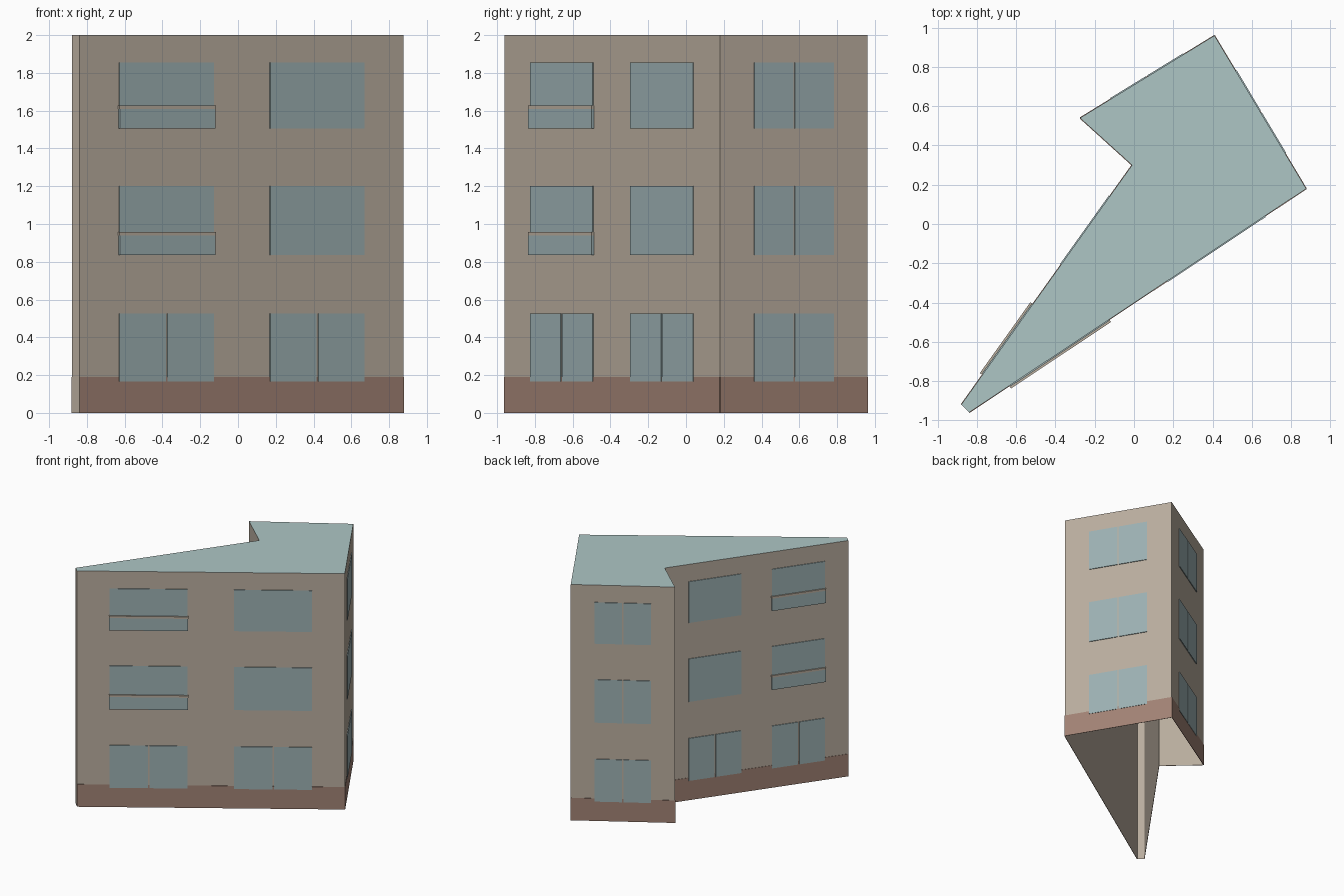
import bpy
import bmesh
from mathutils import Vector

cube = bpy.data.objects.get("Cube")
if cube:
    bpy.data.objects.remove(cube)


def material(name, rgb):
    linear = [(c / 255 / 12.92) if c < 11 else ((c / 255 + 0.055) / 1.055) ** 2.4 for c in rgb]
    mat = bpy.data.materials.new(name)
    mat.use_nodes = True
    mat.diffuse_color = (*linear, 1)
    mat.node_tree.nodes["Principled BSDF"].inputs["Base Color"].default_value = (*linear, 1)
    return mat


WALL = material("beige wall", (185, 173, 158))
PLINTH = material("red brown plinth", (161, 130, 116))
GLASS = material("blue grey glass", (156, 176, 178))
ROOF = material("pale teal roof", (174, 198, 197))

# Footprint, counter-clockwise from the narrow front corner
FOOTPRINT = [Vector(p) for p in [(-0.84, -0.96), (0.877, 0.18), (0.41, 0.96),
                                 (-0.275, 0.54), (-0.01, 0.30), (-0.88, -0.92)]]
HEIGHT = 2.0
FLOORS = [(0.165, 0.525), (0.835, 1.20), (1.505, 1.855)]


def make_object(name, bm, *mats):
    mesh = bpy.data.meshes.new(name)
    bm.to_mesh(mesh)
    bm.free()
    for mat in mats:
        mesh.materials.append(mat)
    obj = bpy.data.objects.new(name, mesh)
    bpy.context.collection.objects.link(obj)
    return obj


def side(i):
    """Start, direction, outward normal and length of one wall."""
    start, end = FOOTPRINT[i], FOOTPRINT[(i + 1) % len(FOOTPRINT)]
    along = (end - start).normalized()
    return start, along, Vector((along.y, -along.x)), (end - start).length


def plate(bm, i, a, b, z0, z1, depth):
    """Thin plate on wall i between distances a and b, open at its back."""
    start, along, normal, _ = side(i)
    rings = []
    for d in (0, depth):
        rings.append([bm.verts.new((*(start + along * u + normal * d), z))
                      for u, z in ((a, z0), (b, z0), (b, z1), (a, z1))])
    back, front = rings
    bm.faces.new(front)
    for k in range(4):
        n = (k + 1) % 4
        bm.faces.new((back[k], back[n], front[n], front[k]))


# Building shell: walls and flat roof, open underneath
bm = bmesh.new()
low = [bm.verts.new((*p, 0)) for p in FOOTPRINT]
high = [bm.verts.new((*p, HEIGHT)) for p in FOOTPRINT]
for i in range(len(FOOTPRINT)):
    n = (i + 1) % len(FOOTPRINT)
    bm.faces.new((low[i], low[n], high[n], high[i]))
roof = bm.faces.new(high)
roof.material_index = 1
make_object("building_shell", bm, WALL, ROOF)

# Plinth along every long wall
bm = bmesh.new()
for i in range(5):
    plate(bm, i, 0, side(i)[3], 0, 0.19, 0.003)
make_object("plinth", bm, PLINTH)

# Window columns: wall, start and end fraction, split on upper floors, balcony
COLUMNS = [
    (0, 0.122, 0.413, False, True),
    (0, 0.587, 0.878, False, False),
    (1, 0.23, 0.77, True, False),
    (2, 0.23, 0.77, True, False),
    (4, 0.13, 0.416, False, False),
    (4, 0.584, 0.872, False, True),
]
GAP = 0.006

panes, panels, rails = bmesh.new(), bmesh.new(), bmesh.new()
for i, f0, f1, split, balcony in COLUMNS:
    length = side(i)[3]
    a, b = f0 * length, f1 * length
    middle = (a + b) / 2
    for floor, (z0, z1) in enumerate(FLOORS):
        # Paired panes leave a narrow strip of wall between them
        if split or floor == 0:
            plate(panes, i, a, middle - GAP, z0, z1, 0.006)
            plate(panes, i, middle + GAP, b, z0, z1, 0.006)
        else:
            plate(panes, i, a, b, z0, z1, 0.006)
        # Shallow glass balcony with a top rail
        if balcony and floor > 0:
            plate(panels, i, a - 0.004, b + 0.004, z0, z0 + 0.105, 0.015)
            plate(rails, i, a - 0.006, b + 0.006, z0 + 0.105, z0 + 0.122, 0.016)

make_object("window_panes", panes, GLASS)
make_object("balcony_panels", panels, GLASS)
make_object("balcony_rails", rails, WALL)
